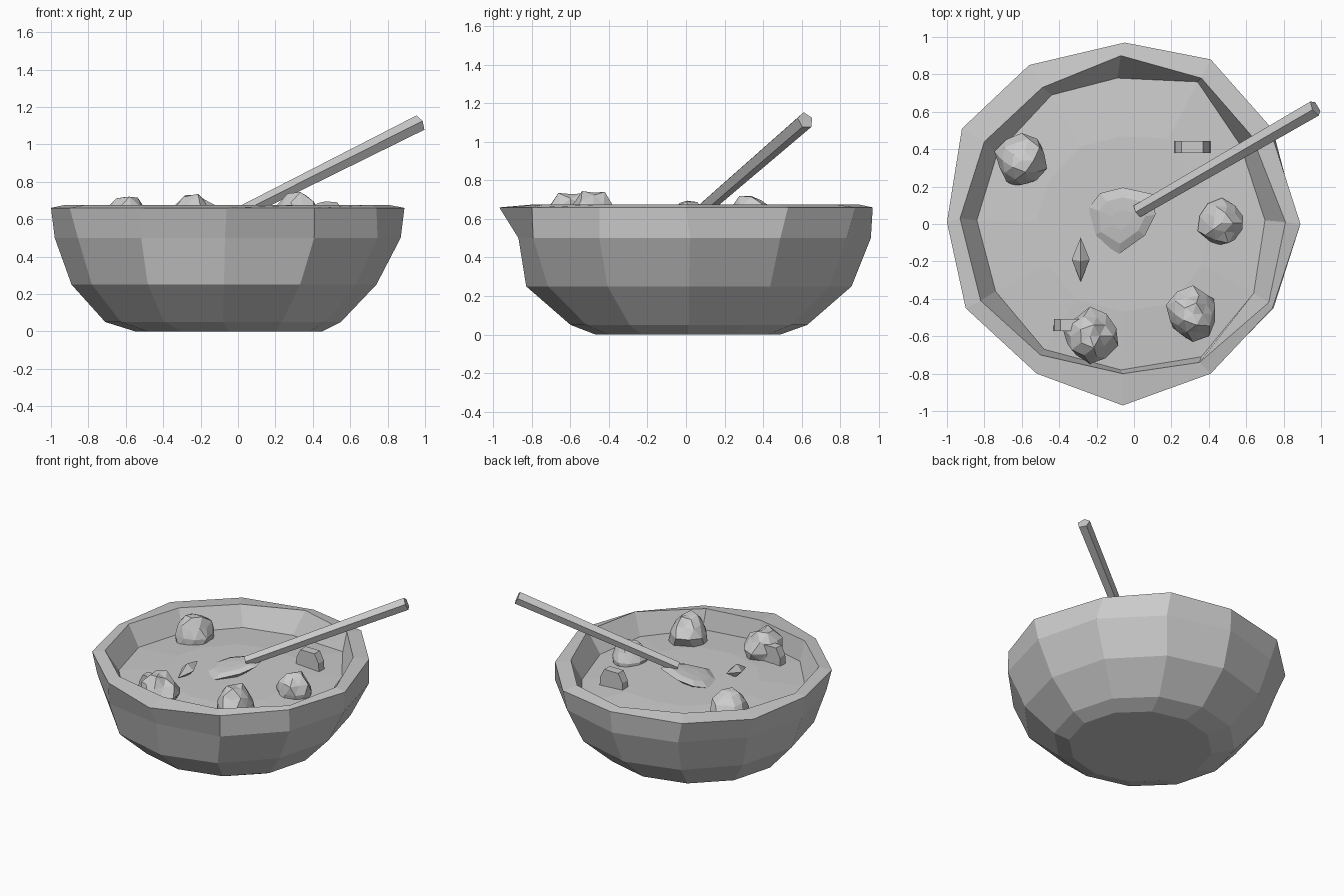
import bpy, bmesh, math, random
from mathutils import Vector, Matrix

if "Cube" in bpy.data.objects:
    bpy.data.objects.remove(bpy.data.objects["Cube"])

random.seed(11)
grey = bpy.data.materials.new("plain_grey")
grey.diffuse_color = (0.6, 0.6, 0.6, 1)
grey.use_nodes = True
grey.node_tree.nodes["Principled BSDF"].inputs["Base Color"].default_value = grey.diffuse_color


def finish(name, bm):
    bmesh.ops.recalc_face_normals(bm, faces=bm.faces)
    me = bpy.data.meshes.new(name)
    bm.to_mesh(me)
    bm.free()
    me.materials.append(grey)
    ob = bpy.data.objects.new(name, me)
    bpy.context.collection.objects.link(ob)
    return ob


def loft(name, rings, bottom=True):
    """Skin rings of equal length, capped at the ends."""
    bm = bmesh.new()
    vs = [[bm.verts.new(p) for p in r] for r in rings]
    n = len(rings[0])
    for a, b in zip(vs, vs[1:]):
        for i in range(n):
            j = (i + 1) % n
            bm.faces.new((a[i], a[j], b[j], b[i]))
    if bottom:
        bm.faces.new(vs[0])
    bm.faces.new(vs[-1])
    return finish(name, bm)


def circle(cx, cy, rx, ry, z, n=12):
    return [(cx + rx * math.cos(math.tau * i / n),
             cy + ry * math.sin(math.tau * i / n), z) for i in range(n)]


def at(points, z):
    return [(x, y, z) for x, y in points]


# hand-cut twelve-sided bowl outlines, starting at +x and going round
rim = [(.89, 0), (.72, .53), (.41, .88), (-.05, .97), (-.56, .85), (-.92, .51),
       (-1, .01), (-.90, -.45), (-.52, -.80), (-.06, -.97), (.41, -.80), (.74, -.45)]
lip = [(.81, .01), (.63, .47), (.36, .78), (-.07, .90), (-.49, .73), (-.80, .44),
       (-.93, .03), (-.82, -.41), (-.50, -.70), (-.06, -.80), (.35, -.74), (.72, -.42)]
level = [(.70, .02), (.57, .42), (.34, .76), (-.09, .78), (-.44, .69), (-.73, .38),
         (-.84, .02), (-.74, -.36), (-.48, -.67), (-.07, -.78), (.36, -.71), (.64, -.37)]

# bowl
belly = circle(-.055, .02, .925, .94, .5)
belly[9] = (-.07, -.87, .5)
loft("bowl", [circle(-.05, .01, .5, .48, 0), circle(-.08, .015, .63, .615, .05),
              circle(-.075, .015, .815, .845, .25), belly,
              at(rim, .66), at(lip, .675), at(level, .525),
              circle(-.08, .01, .66, .66, .25), circle(-.08, .01, .45, .45, .1)])

# soup surface, very slightly domed
loft("soup", [at(level, .528), at([(.6 * x - .02, .6 * y) for x, y in level], .55)], False)

# spoon handle
start, end = Vector((.02, .07, .635)), Vector((.97, .62, 1.112))
axis = (end - start).normalized()
side = axis.cross(Vector((0, 0, 1))).normalized()
up = side.cross(axis)


def section(c, r, n=5):
    return [c + r * (math.cos(a) * side + math.sin(a) * up)
            for a in (math.tau * (i + .25) / n for i in range(n))]


loft("spoon_handle", [section(start, .037), section(end, .046)])

# spoon head: thin rounded blade tilted up toward the handle
hd = Vector((axis.x, axis.y)).normalized()
blade = [(-.06, .195), (.10, .16), (.115, .05), (.06, -.06),
         (-.08, -.16), (-.225, -.07), (-.24, .09), (-.18, .165)]


def blade_ring(s, z):
    pts = []
    for x, y in blade:
        x, y = (x + .065) * s, (y - .02) * s
        pts.append((x - .065, y + .02, z + .25 * (x * hd.x + y * hd.y)))
    return pts


loft("spoon_head", [blade_ring(.6, .54), blade_ring(1, .582),
                    blade_ring(.7, .602), blade_ring(.3, .607)])

# food chunks: rough lumps narrowing to the top
for i, (x, y, r, top) in enumerate([(-.60, .34, .145, .72), (.47, .005, .13, .695),
                                    (.315, -.48, .14, .745), (-.235, -.60, .145, .735)]):
    bm = bmesh.new()
    bmesh.ops.create_icosphere(bm, subdivisions=2, radius=r)
    for v in bm.verts:
        t = 1 - .25 * max(0, v.co.z / r)
        v.co = Vector((v.co.x * t, v.co.y * t, v.co.z)) * random.uniform(.85, 1.1)
    hi = max(v.co.z for v in bm.verts)
    bmesh.ops.translate(bm, verts=bm.verts, vec=(x, y, top - hi))
    finish("food_chunk_%d" % (i + 1), bm)

# upright slices
for i, (x, y, w) in enumerate([(.312, .412, .097), (-.34, -.54, .09)]):
    prof = [(-w, .52), (w, .52), (w * .95, .6), (w * .6, .665), (-w * .6, .665), (-w * .95, .6)]
    loft("slice_%d" % (i + 1), [[(x + a, y + s, z) for a, z in prof] for s in (-.032, .032)])

# herb leaf: two four-sided points joined at the middle
bm = bmesh.new()
ring = [bm.verts.new(p) for p in circle(0, 0, .048, .048, 0, 4)]
for z in (.12, -.12):
    tip = bm.verts.new((0, 0, z))
    for a, b in zip(ring, ring[1:] + ring[:1]):
        bm.faces.new((a, b, tip))
bmesh.ops.transform(bm, verts=bm.verts, matrix=Matrix.Translation((-.285, -.19, .59))
                    @ Matrix.Rotation(math.radians(-80), 4, 'X'))
finish("herb_leaf", bm)
